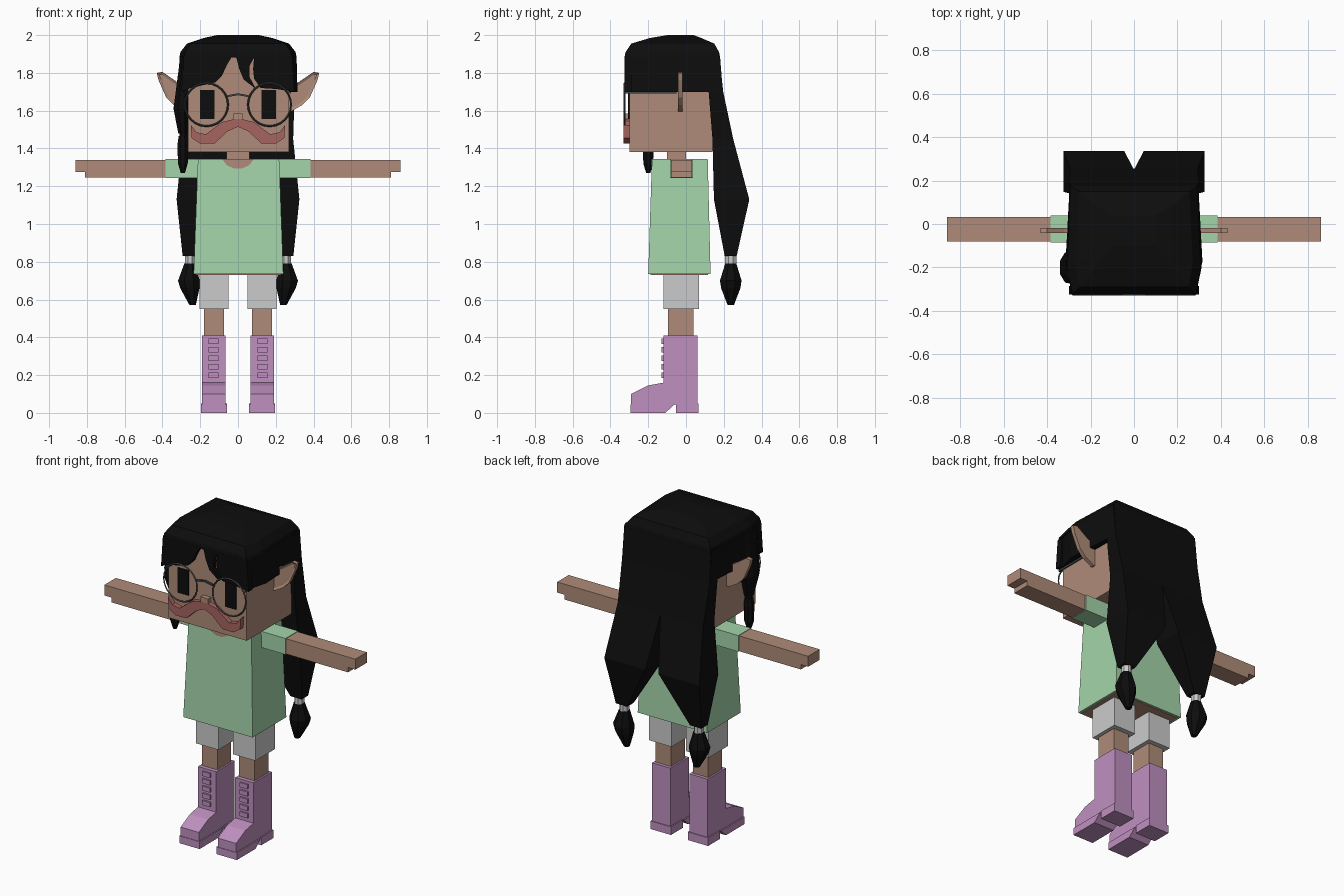
import bpy, bmesh, math
from mathutils import Matrix

old = bpy.data.objects.get("Cube")
if old:
    bpy.data.objects.remove(old, do_unlink=True)


def material(name, rgb):
    m = bpy.data.materials.new(name)
    m.use_nodes = True
    m.diffuse_color = (*rgb, 1)
    m.node_tree.nodes["Principled BSDF"].inputs["Base Color"].default_value = (*rgb, 1)
    return m


SKIN = material("skin", (0.43, 0.26, 0.19))
GREEN = material("shirt green", (0.37, 0.66, 0.40))
PINK = material("boot pink", (0.52, 0.28, 0.52))
WHITE = material("pale grey", (0.6, 0.6, 0.6))
BLACK = material("hair black", (0.004, 0.004, 0.004))
RED = material("dusky red", (0.38, 0.13, 0.115))
GREY = material("frame grey", (0.06, 0.065, 0.07))


def finish(bm, name, mat):
    bmesh.ops.recalc_face_normals(bm, faces=bm.faces)
    mesh = bpy.data.meshes.new(name)
    bm.to_mesh(mesh)
    bm.free()
    mesh.materials.append(mat)
    ob = bpy.data.objects.new(name, mesh)
    bpy.context.collection.objects.link(ob)
    return ob


def loft(name, mat, rings):
    """Skin a list of equal-length point rings and cap both ends."""
    bm = bmesh.new()
    vs = [[bm.verts.new(p) for p in ring] for ring in rings]
    n = len(vs[0])
    for a, b in zip(vs, vs[1:]):
        for i in range(n):
            j = (i + 1) % n
            bm.faces.new((a[i], a[j], b[j], b[i]))
    bm.faces.new(vs[0])
    bm.faces.new(vs[-1])
    return finish(bm, name, mat)


def rect(x0, x1, y0, y1, z):
    return [(x0, y0, z), (x1, y0, z), (x1, y1, z), (x0, y1, z)]


def box(name, mat, x0, x1, y0, y1, z0, z1):
    return loft(name, mat, [rect(x0, x1, y0, y1, z0), rect(x0, x1, y0, y1, z1)])


def plate(name, mat, outline, y0, y1):
    """Extrude an x-z outline along y."""
    return loft(name, mat, [[(x, y, z) for x, z in outline] for y in (y0, y1)])


def oval(x, y, z, rx, ry, n=8):
    return [(x + rx * math.cos(math.tau * (i + .5) / n),
             y + ry * math.sin(math.tau * (i + .5) / n), z) for i in range(n)]


# Head, neck and face
box("head", SKIN, -.265, .27, -.30, .14, 1.38, 1.9)
box("neck", SKIN, -.06, .06, -.1, 0, 1.25, 1.4)
box("nose", SKIN, -.025, .025, -.33, -.30, 1.555, 1.585)
half = [(0, 1.56), (.085, 1.54), (.17, 1.475), (.22, 1.485), (.25, 1.525),
        (.245, 1.455), (.2, 1.425), (.125, 1.425), (.055, 1.49), (0, 1.515)]
plate("moustache", RED, half + [(-x, z) for x, z in half[-2:0:-1]], -.33, -.295)

# Torso
loft("shirt", GREEN, [rect(-.235, .24, -.2, .13, .735),
                      rect(-.212, .218, -.18, .115, 1.345)])
box("shirt_underside", SKIN, -.222, .227, -.187, .117, .731, .737)
plate("neckline", SKIN, [(-.085, 1.345), (-.06, 1.312), (-.02, 1.293), (.02, 1.293),
                         (.06, 1.312), (.085, 1.345)], -.186, -.178)

for s, side in ((1, "left"), (-1, "right")):
    def sbox(name, mat, x0, x1, *rest):
        return box(side + name, mat, min(s * x0, s * x1), max(s * x0, s * x1), *rest)

    # Arms
    sbox("_sleeve", GREEN, .2, .385, -.085, .038, 1.243, 1.343)
    sbox("_arm", SKIN, .38, .81, -.08, .033, 1.245, 1.34)
    sbox("_hand", SKIN, .81, .86, -.08, .033, 1.275, 1.34)

    # Legs
    sbox("_shorts", WHITE, .05, .203, -.12, .07, .55, .78)
    sbox("_leg", SKIN, .075, .18, -.095, .04, .38, .56)

    # Boots with laces
    profile = [(.06, .03), (.06, .41), (-.12, .41), (-.12, .16), (-.2, .145),
               (-.29, .1), (-.29, .03), (-.12, .03), (-.06, .045)]
    loft(side + "_boot", PINK,
         [[(s * x, y, z) for y, z in profile] for x in (.065, .19)])
    sbox("_heel", PINK, .058, .197, -.053, .065, 0, .05)
    sole = [(-.293, 0), (-.293, .045), (-.06, .045), (-.11, 0)]
    loft(side + "_sole", PINK,
         [[(s * x, y, z) for y, z in sole] for x in (.058, .197)])
    for i in range(5):
        z = .185 + i * .045
        sbox("_lace", PINK, .102, .155, -.13, -.115, z, z + .028)

    # Ears with a recessed middle
    ear = [(.25, 1.72), (.32, 1.75), (.4, 1.805), (.43, 1.8), (.42, 1.76),
           (.38, 1.67), (.34, 1.63), (.28, 1.595), (.25, 1.6)]
    ob = plate(side + "_ear", SKIN, [(s * x, z) for x, z in ear], -.042, -.018)
    bm = bmesh.new()
    bm.from_mesh(ob.data)
    bm.faces.ensure_lookup_table()
    front = min(bm.faces, key=lambda f: f.calc_center_median().y)
    bmesh.ops.inset_region(bm, faces=[front], thickness=.014, depth=-.008)
    bm.to_mesh(ob.data)
    bm.free()

    # Eyes and round glasses
    sbox("_eye", BLACK, .125, .2, -.306, -.299, 1.555, 1.71)
    bpy.ops.mesh.primitive_torus_add(
        location=(s * .167, -.325, 1.632), rotation=(math.pi / 2, 0, 0),
        major_radius=.114, minor_radius=.005, major_segments=24, minor_segments=4)
    rim = bpy.context.object
    rim.name = side + "_glasses_rim"
    rim.data.materials.append(GREY)
    sbox("_glasses_temple", GREY, .272, .28, -.325, -.05, 1.69, 1.70)

    # Long rear hair, tie and tuft
    tail = [(0, .3, .12, .175, 1.9), (0, .3, .12, .197, 1.7),
            (0, .292, .14, .25, 1.45), (.045, .325, .148, .335, 1.13),
            (.215, .293, .205, .268, .83)]
    loft(side + "_long_hair", BLACK,
         [rect(s * a, s * b, c, d, z) for a, b, c, d, z in tail])
    cx, cy = s * .255, .237
    loft(side + "_hair_tie", WHITE, [oval(cx, cy, z, .028, .032) for z in (.785, .835)])
    loft(side + "_hair_tuft", BLACK,
         [oval(cx + s * dx, cy, z, r, r) for z, r, dx in
          ((.79, .032, 0), (.70, .062, .005), (.66, .055, 0), (.57, .018, -.015))])

plate("glasses_bridge", GREY, [(-.055, 1.672), (0, 1.682), (.055, 1.672),
                               (.055, 1.682), (0, 1.692), (-.055, 1.682)], -.33, -.32)


# Hair cap, wider at the temples
def cap_ring(z, a, b, c, front, back):
    mid = front + (back - front) * .24
    return [(-a, front, z), (a, front, z), (b, mid, z), (c, back, z), (-c, back, z), (-b, mid, z)]


loft("hair_sides", BLACK, [cap_ring(1.70, .285, .315, .295, -.29, .195),
                           cap_ring(1.89, .285, .31, .295, -.29, .18)])
loft("hair_top", BLACK, [cap_ring(1.885, .285, .31, .295, -.325, .18),
                         cap_ring(1.91, .28, .305, .29, -.32, .175),
                         cap_ring(1.955, .25, .27, .255, -.29, .15),
                         cap_ring(1.985, .17, .18, .17, -.19, .08),
                         cap_ring(2.0, .1, .11, .1, -.1, .04)])

# Parted fringe
plate("fringe", BLACK, [(-.287, 1.89), (-.3, 1.70), (-.25, 1.72), (-.12, 1.75),
                        (-.085, 1.785), (-.06, 1.84), (-.035, 1.882), (-.008, 1.88),
                        (.005, 1.825), (.03, 1.765), (.095, 1.715), (.06, 1.78),
                        (.062, 1.84), (.085, 1.88), (.08, 1.82), (.085, 1.77),
                        (.12, 1.72), (.2, 1.715), (.3, 1.70), (.287, 1.89)], -.325, -.285)

# Single side lock, gathered near the jaw
loft("side_lock", BLACK, [oval(x, -.2, z, rx, ry) for x, z, rx, ry in
                          ((-.285, 1.83, .03, .08), (-.3, 1.61, .045, .075),
                           (-.29, 1.48, .028, .03))])
loft("side_lock_tie", BLACK, [oval(-.29, -.2, z, .022, .022) for z in (1.46, 1.485)])
loft("side_lock_end", BLACK, [oval(-.292, -.2, z, r, r) for z, r in
                              ((1.465, .024), (1.42, .031), (1.32, .028), (1.27, .012))])
